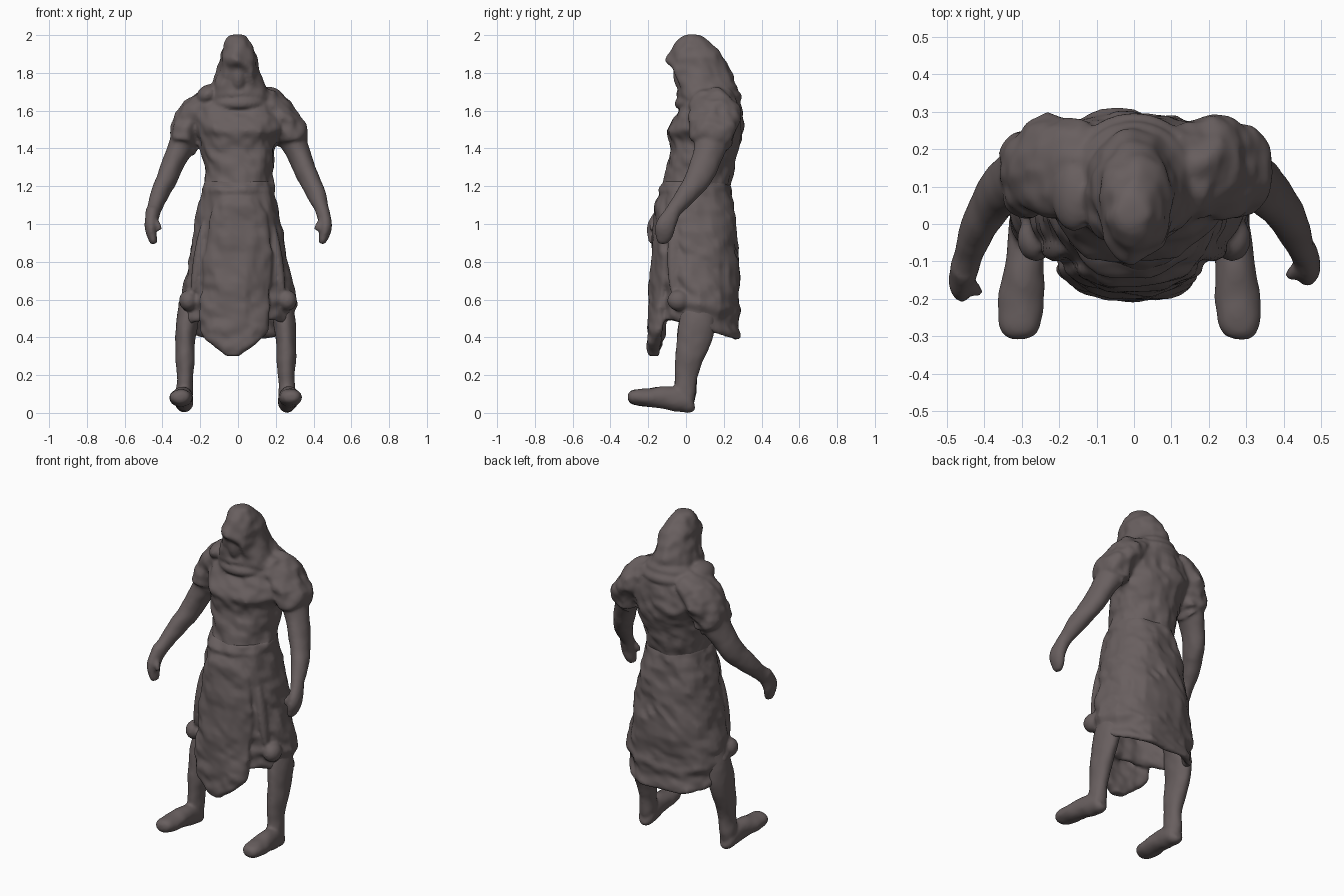
import bpy, bmesh, math
from mathutils import Vector, noise

if "Cube" in bpy.data.objects:
    bpy.data.objects.remove(bpy.data.objects["Cube"])

mat = bpy.data.materials.new("grey brown clay")
mat.use_nodes = True
COLOR = (0.14, 0.115, 0.115, 1)
mat.diffuse_color = COLOR
mat.node_tree.nodes["Principled BSDF"].inputs["Base Color"].default_value = COLOR


def spline(rows, steps):
    """Catmull-Rom interpolation of a list of equal-length tuples."""
    out = []
    for i in range(len(rows) - 1):
        a, b, c, d = (rows[max(0, min(len(rows) - 1, i + k))] for k in (-1, 0, 1, 2))
        for s in range(steps):
            t = s / steps
            out.append([q + 0.5 * t * (r - p + t * (2*p - 5*q + 4*r - o + t * (3*(q - r) + o - p)))
                        for p, q, r, o in zip(a, b, c, d)])
    return out + [list(rows[-1])]


def loft(name, rows, flat=False, power=1.0, rough=0.004, sides=40, steps=5, shape=None):
    """Closed skin of oval rings: each row is x, y, z, half width, half depth."""
    rows = spline(rows, steps)
    bm = bmesh.new()
    rings = []
    for i, (x, y, z, ra, rb) in enumerate(rows):
        t = Vector((0, 0, -1))
        if not flat:
            t = Vector(rows[min(i + 1, len(rows) - 1)][:3]) - Vector(rows[max(i - 1, 0)][:3])
        v = t.cross(Vector((1, 0, 0))).normalized()
        u = v.cross(t).normalized()
        ring = []
        for k in range(sides):
            a = math.tau * k / sides
            c, s = math.cos(a), math.sin(a)
            co = (Vector((x, y, z)) + u * ra * math.copysign(abs(c) ** power, c)
                  + v * rb * math.copysign(abs(s) ** power, s))
            if shape:
                co = shape(co)
            co += (u * c + v * s) * rough * (noise.noise(co * 9) + 0.8 * noise.noise(co * 21))
            ring.append(bm.verts.new(co))
        rings.append(ring)
    for r, q in zip(rings, rings[1:]):
        for k in range(sides):
            bm.faces.new((r[k], r[k - 1], q[k - 1], q[k]))
    bm.faces.new(rings[0])
    bm.faces.new(rings[-1][::-1])
    bmesh.ops.recalc_face_normals(bm, faces=bm.faces)
    me = bpy.data.meshes.new(name)
    bm.to_mesh(me)
    bm.free()
    ob = bpy.data.objects.new(name, me)
    bpy.context.collection.objects.link(ob)
    return ob


def body(rows):
    """Rows of height, front y, back y, half width."""
    return [(0, (f + b) / 2, z, w, (b - f) / 2) for z, f, b, w in rows]


def ball(loc, scale, rot=(0, 0, 0)):
    bpy.ops.mesh.primitive_uv_sphere_add(segments=24, ring_count=16, location=loc, rotation=rot)
    bpy.context.object.scale = scale
    return bpy.context.object


def fuse(name, parts):
    """Join overlapping parts into one softly blended, smooth surface."""
    bpy.ops.object.select_all(action="DESELECT")
    for ob in parts:
        ob.select_set(True)
    bpy.context.view_layer.objects.active = parts[0]
    bpy.ops.object.join()
    ob = bpy.context.object
    ob.name = name
    ob.data.materials.clear()
    ob.data.materials.append(mat)
    remesh = ob.modifiers.new("blend", "REMESH")
    remesh.mode, remesh.voxel_size, remesh.use_smooth_shade = "VOXEL", .009, True
    soft = ob.modifiers.new("soften", "SMOOTH")
    soft.factor, soft.iterations = .5, 6


# Torso
upper = [loft("torso", body([(1.71, 0, .24, .10), (1.66, -.02, .275, .19), (1.58, -.05, .297, .245),
                             (1.5, -.10, .303, .24), (1.42, -.09, .288, .202),
                             (1.3, -.10, .25, .182), (1.2, -.12, .23, .182),
                             (1.12, -.12, .22, .18)]),
              flat=True, power=.9, rough=.018)]


# Hood with a shallow face opening
def opening(co):
    across = max(0, 1 - (co.x / .07) ** 2)
    along = max(0, 1 - ((co.z - 1.77) / .08) ** 2)
    return co + Vector((0, .045 * across * along if co.y < .05 else 0, 0))


upper.append(loft("hood", body([(2.003, .015, .05, .015), (1.993, -.03, .09, .045),
                                (1.96, -.055, .135, .068), (1.92, -.075, .175, .085),
                                (1.87, -.107, .205, .10), (1.8, -.09, .24, .116),
                                (1.72, -.062, .265, .15), (1.67, -.045, .28, .195),
                                (1.61, 0, .275, .22)]),
                  flat=True, rough=.016, shape=opening))
upper.append(ball((0, 0, 1.79), (.05, .068, .1)))

# Cowl folds round the neck
for y, z, major, minor, tilt in [(.118, 1.655, .15, .03, .12), (.115, 1.69, .128, .034, .2)]:
    bpy.ops.mesh.primitive_torus_add(location=(0, y, z), rotation=(tilt, 0, 0), major_radius=major,
                                     minor_radius=minor, major_segments=48, minor_segments=16)
    upper.append(bpy.context.object)
upper.append(ball((-.16, .08, 1.685), (.065, .1, .05), (0, -.6, 0)))

# Sleeves, arms and hands; the right hand reaches further forward
for side, s, reach in (("left", 1, 0), ("right", -1, .045)):
    upper += [
        loft(side + "_sleeve", [(s * .06, .14, 1.67, .06, .1), (s * .15, .145, 1.635, .085, .13),
                                (s * .22, .15, 1.57, .098, .135), (s * .268, .147, 1.49, .092, .122),
                                (s * .287, .14, 1.43, .076, .106), (s * .285, .14, 1.43, .05, .07)],
             rough=.02),
        loft(side + "_arm", [(s * .23, .15, 1.57, .07, .09), (s * .28, .14, 1.46, .072, .092),
                             (s * .325, .115, 1.36, .062, .08), (s * .367, .075, 1.26, .056, .072),
                             (s * .41, .015 - reach * .3, 1.17, .049, .058),
                             (s * .44, -.05 - reach * .6, 1.09, .039, .045),
                             (s * .455, -.085 - reach, 1.04, .036, .044)]),
        loft(side + "_hand", [(s * .45, -.065 - reach, 1.07, .036, .042),
                              (s * .462, -.105 - reach, 1.0, .034, .052),
                              (s * .46, -.115 - reach, .96, .03, .05),
                              (s * .45, -.12 - reach, .92, .023, .038),
                              (s * .442, -.12 - reach, .895, .014, .022)]),
        loft(side + "_thumb", [(s * .445, -.11 - reach, 1.02, .018, .022),
                               (s * .423, -.13 - reach, .99, .018, .02),
                               (s * .415, -.135 - reach, .965, .012, .014)], sides=12)]
fuse("hooded_upper_body", upper)


# Skirt with a hem that drops towards the back and an open underside
def hem(co):
    drop = max(0, .75 - co.z)
    fold = math.sin(7 * math.atan2(co.y, co.x)) * .02 * drop
    out = Vector((co.x, co.y - .07, 0)).normalized() * fold
    return co + out - Vector((0, 0, drop * max(-.1, co.y - .02)))


lower = [loft("skirt", body([(1.23, -.11, .22, .18), (1.17, -.14, .24, .193), (1.0, -.148, .265, .228),
                             (.8, -.148, .28, .26), (.63, -.138, .28, .29), (.58, -.143, .285, .305),
                             (.53, -.133, .27, .288), (.48, -.138, .288, .287),
                             (.46, -.12, .265, .27), (.5, -.09, .22, .24), (.65, -.06, .18, .2)]),
              flat=True, power=.85, rough=.018, shape=hem)]

# Waist wrap
lower.append(loft("waist_wrap", body([(1.22, -.115, .225, .178), (1.18, -.148, .24, .194),
                                      (1.13, -.13, .235, .19)]), flat=True, power=.9, rough=.016))


# Front apron, curved round the body, with a pointed lower edge
def wrap(co):
    return co + Vector((0, 1.4 * co.x ** 2, 0))


lower.append(loft("apron", [(0, -.13, 1.14, .10, .02), (0, -.148, 1.05, .15, .022),
                            (0, -.158, .85, .174, .024), (-.01, -.165, .65, .187, .028),
                            (-.02, -.172, .5, .188, .033), (-.025, -.172, .41, .168, .038),
                            (-.03, -.172, .35, .09, .034), (-.03, -.172, .3, .025, .02)],
                  flat=True, power=.7, rough=.016, shape=wrap))

# Cloth bunches at the side seams
for s in (1, -1):
    lower.append(ball((s * .262, -.04, .595), (.05, .06, .055)))
    lower.append(ball((s * .21, -.065, .82), (.026, .035, .2), (0, -s * .15, 0)))
fuse("skirt_with_apron", lower)

# Legs and bare feet
for side, s, shift in (("left", 1, -.012), ("right", -1, -.012)):
    def place(rows):
        return [(s * x + shift, *rest) for x, *rest in rows]

    fuse(side + "_leg", [
        loft(side + "_shin", place([(.2, .08, .7, .06, .08), (.25, .065, .52, .06, .095),
                                    (.266, .045, .4, .055, .094), (.268, .015, .29, .05, .073),
                                    (.268, .0, .19, .044, .06), (.272, -.005, .1, .046, .057),
                                    (.274, -.005, .04, .037, .042)])),
        loft(side + "_foot", place([(.27, .042, .05, .02, .025), (.272, .02, .048, .044, .048),
                                    (.275, -.04, .07, .052, .064), (.281, -.12, .08, .054, .058),
                                    (.288, -.2, .08, .062, .048), (.293, -.265, .084, .057, .042),
                                    (.295, -.297, .084, .04, .03), (.295, -.308, .084, .015, .012)]))])
